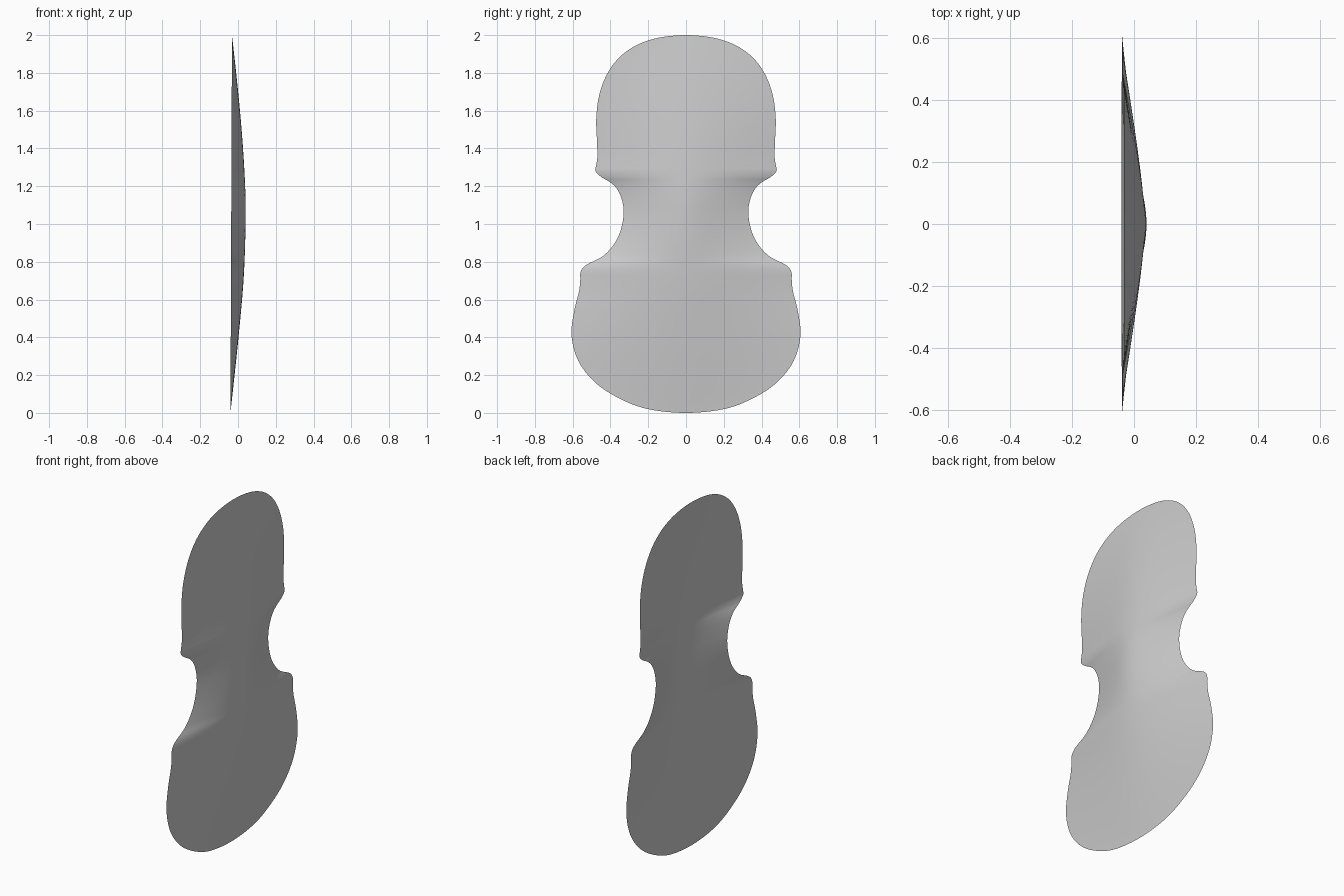
import bpy, bmesh, math

if "Cube" in bpy.data.objects:
    bpy.data.objects.remove(bpy.data.objects["Cube"])

# Half outline of the plate, bottom to top: (y, z)
OUTLINE = [(0, 0), (.2, .02), (.35, .075), (.48, .16), (.57, .275), (.606, .41),
           (.592, .54), (.567, .64), (.56, .70), (.557, .75), (.525, .785),
           (.44, .83), (.38, .895), (.345, .97), (.33, 1.06), (.34, 1.13),
           (.365, 1.185), (.40, 1.22), (.45, 1.25), (.479, 1.28), (.476, 1.31),
           (.469, 1.36), (.472, 1.45), (.475, 1.56), (.46, 1.68), (.42, 1.79),
           (.355, 1.88), (.265, 1.945), (.15, 1.985), (0, 2)]
# Long arch along the centre line: (z, height above the rim)
ARCH = [(0, 0), (.2, .021), (.4, .041), (.65, .063), (.85, .073), (1.05, .076),
        (1.2, .073), (1.4, .061), (1.6, .044), (1.8, .023), (2, 0)]


def spline(pts, first, last, n):
    """Smooth curve through the points."""
    p = [first] + pts + [last]
    out = []
    for i in range(1, len(p) - 2):
        for s in range(n):
            t = s / n
            out.append(tuple(
                .5 * (2 * b + (c - a) * t + (2 * a - 5 * b + 4 * c - d) * t * t
                      + (3 * b - a - 3 * c + d) * t ** 3)
                for a, b, c, d in zip(p[i - 1], p[i], p[i + 1], p[i + 2])))
    return out + [pts[-1]]


arch = spline(ARCH, (-.2, -.021), (2.2, -.023), 10)


def arch_height(z):
    for (z0, h0), (z1, h1) in zip(arch, arch[1:]):
        if z <= z1:
            return h0 + (h1 - h0) * (z - z0) / (z1 - z0)
    return 0


def cross_arch(t, k=.1):
    """Rounded crown falling almost straight to the rim."""
    return (math.sqrt(1 + k) - math.sqrt(t * t + k)) / (math.sqrt(1 + k) - math.sqrt(k))


# Arched plate: rows across the outline
COLS = 40
bm = bmesh.new()
rows = []
for w, z in spline(OUTLINE, (-.2, .02), (-.15, 1.985), 6):
    row = []
    for j in range(COLS + 1):
        t = 2 * j / COLS - 1
        x = -.04 + .004 * z + arch_height(z) * cross_arch(t)
        row.append(bm.verts.new((x, w * t, z)))
    rows.append(row)
for a, b in zip(rows, rows[1:]):
    for j in range(COLS):
        bm.faces.new((a[j], a[j + 1], b[j + 1], b[j]))
bmesh.ops.remove_doubles(bm, verts=bm.verts, dist=1e-5)
for f in bm.faces:
    f.smooth = True
mesh = bpy.data.meshes.new("arched_plate")
bm.to_mesh(mesh)
bm.free()
bpy.context.collection.objects.link(bpy.data.objects.new("arched_plate", mesh))
